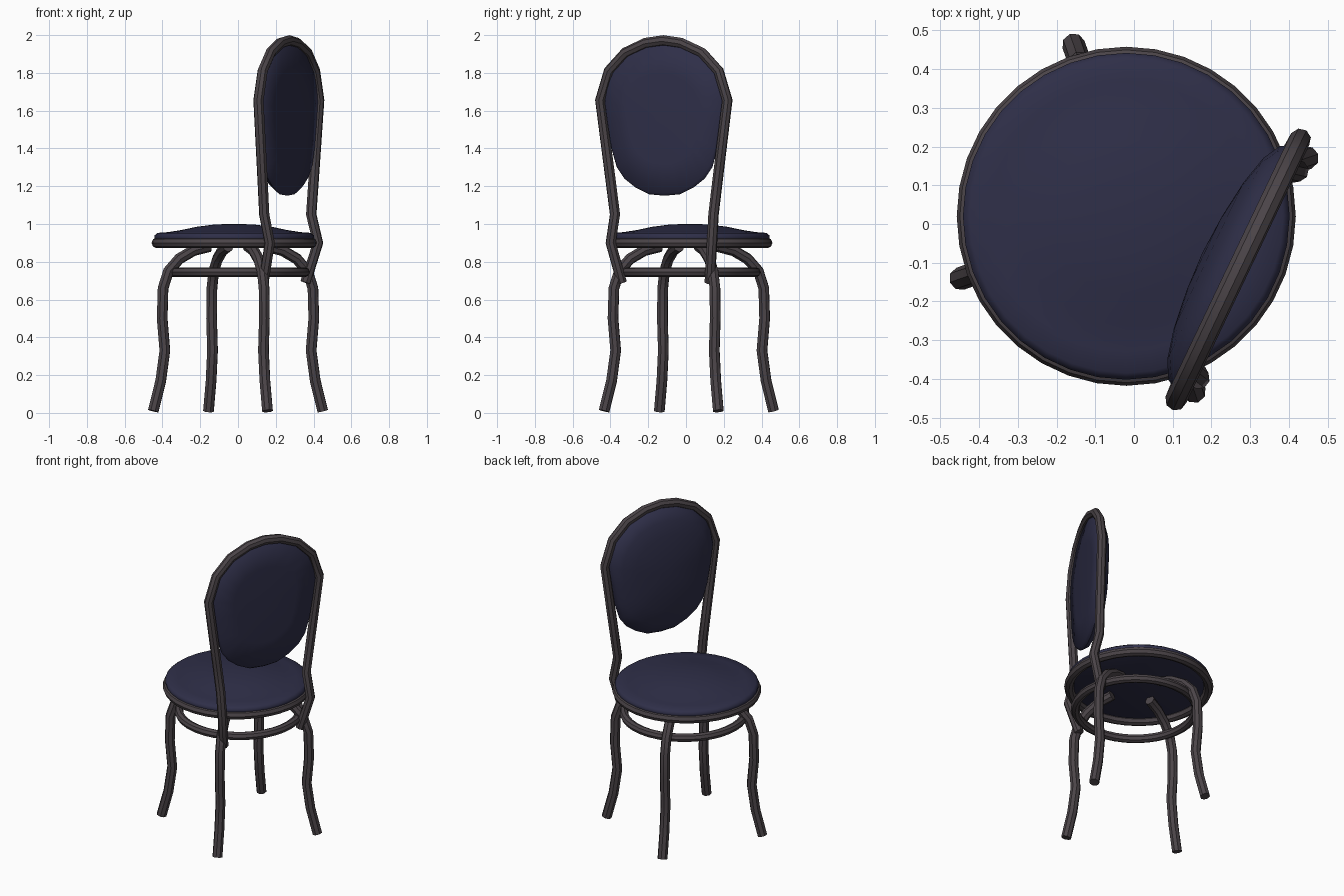
import bpy, bmesh
from math import radians, cos, sin, pi
from mathutils import Vector

if "Cube" in bpy.data.objects:
    bpy.data.objects.remove(bpy.data.objects["Cube"])

SEAT = (-0.02, 0.02)      # seat and backrest axis
BASE = (0.0, 0.015)       # leg and stretcher axis
TURN = radians(-25.5)     # direction towards the back of the chair


def material(name, rgb):
    m = bpy.data.materials.new(name)
    m.diffuse_color = (*rgb, 1)
    m.use_nodes = True
    m.node_tree.nodes["Principled BSDF"].inputs["Base Color"].default_value = m.diffuse_color
    return m


wood = material("dark_wood", (0.07, 0.058, 0.065))
fabric = material("navy_fabric", (0.028, 0.028, 0.065))


def local(b, s, z):
    """Chair frame (back, side, up) to world."""
    return Vector((SEAT[0] + b * cos(TURN) - s * sin(TURN),
                   SEAT[1] + b * sin(TURN) + s * cos(TURN), z))


def add(name, mesh, mat, angle=40):
    obj = bpy.data.objects.new(name, mesh)
    bpy.context.collection.objects.link(obj)
    mesh.materials.clear()
    mesh.materials.append(mat)
    bpy.ops.object.select_all(action='DESELECT')
    obj.select_set(True)
    bpy.context.view_layer.objects.active = obj
    bpy.ops.object.shade_smooth_by_angle(angle=radians(angle))
    return obj


def tube(name, points, radius, cyclic=False, sides_res=2):
    """Round bar swept along a path."""
    cu = bpy.data.curves.new(name, 'CURVE')
    cu.dimensions = '3D'
    cu.bevel_depth = radius
    cu.bevel_resolution = sides_res
    cu.use_fill_caps = True
    sp = cu.splines.new('POLY')
    sp.points.add(len(points) - 1)
    for p, co in zip(sp.points, points):
        p.co = (*co, 1)
    sp.use_cyclic_u = cyclic
    tmp = bpy.data.objects.new("tmp", cu)
    bpy.context.collection.objects.link(tmp)
    bpy.context.view_layer.update()
    dg = bpy.context.evaluated_depsgraph_get()
    mesh = bpy.data.meshes.new_from_object(tmp.evaluated_get(dg))
    bpy.data.objects.remove(tmp)
    return add(name, mesh, wood)


def ring(name, centre, radius, z, thick, n=36):
    pts = [(centre[0] + radius * cos(2 * pi * i / n),
            centre[1] + radius * sin(2 * pi * i / n), z) for i in range(n)]
    return tube(name, pts, thick, True)


def loft(name, first, loops, last, mat):
    """Skin a stack of closed loops, with a pole at each end."""
    bm = bmesh.new()
    a, b = bm.verts.new(first), bm.verts.new(last)
    rows = [[bm.verts.new(p) for p in lp] for lp in loops]
    n = len(rows[0])
    for i in range(n):
        j = (i + 1) % n
        bm.faces.new((a, rows[0][i], rows[0][j]))
        for r, q in zip(rows, rows[1:]):
            bm.faces.new((r[i], q[i], q[j], r[j]))
        bm.faces.new((b, rows[-1][j], rows[-1][i]))
    bmesh.ops.recalc_face_normals(bm, faces=bm.faces)
    mesh = bpy.data.meshes.new(name)
    bm.to_mesh(mesh)
    bm.free()
    return add(name, mesh, mat, 60)


# Seat rim and leg stretcher hoop
ring("seat_rim", SEAT, 0.41, 0.9, 0.028)
ring("leg_stretcher", BASE, 0.355, 0.745, 0.026)

# Domed seat cushion
seat_profile = [(0.1, 0.998), (0.2, 0.985), (0.28, 0.968), (0.35, 0.957), (0.405, 0.953),
                (0.422, 0.94), (0.42, 0.915), (0.4, 0.905)]
N = 36
loft("seat_cushion", (*SEAT, 1.0),
     [[(SEAT[0] + r * cos(2 * pi * i / N), SEAT[1] + r * sin(2 * pi * i / N), z)
       for i in range(N)] for r, z in seat_profile], (*SEAT, 0.905), fabric)

# Four bent legs
leg_profile = [(0.475, 0.01), (0.433, 0.17), (0.41, 0.33), (0.425, 0.5), (0.42, 0.66),
               (0.39, 0.75), (0.33, 0.815), (0.25, 0.86), (0.16, 0.882)]
for k, nm in enumerate(("back_left_leg", "front_left_leg", "front_right_leg", "back_right_leg")):
    a = radians(19.2 + 90 * k)
    tube(nm, [(BASE[0] + r * cos(a), BASE[1] + r * sin(a), z) for r, z in leg_profile], 0.03)

# Backrest hoop with posts (half path, mirrored)
half = [(0.295, 0.258, 0.69), (0.35, 0.297, 0.9), (0.314, 0.289, 1.05), (0.316, 0.315, 1.24),
        (0.32, 0.373, 1.655), (0.32, 0.322, 1.81), (0.32, 0.225, 1.907), (0.32, 0.105, 1.958)]
path = [local(*p) for p in half] + [local(0.32, 0, 1.972)]
path += [local(b, -s, z) for b, s, z in reversed(half)]
tube("backrest_frame", path, 0.028)

# Padded backrest panel
edge = [(0.09, 1.157), (0.17, 1.193), (0.235, 1.24), (0.28, 1.3), (0.312, 1.4), (0.335, 1.53),
        (0.352, 1.65), (0.335, 1.74), (0.3, 1.81), (0.21, 1.9), (0.1, 1.945)]
outline = [(0, 1.15)] + edge + [(0, 1.955)] + [(-s, z) for s, z in reversed(edge)]
MID = 1.57
layers = [(0.3, 0.223), (0.6, 0.236), (0.82, 0.255), (0.95, 0.28), (1.0, 0.31),
          (0.97, 0.328), (0.6, 0.338)]
loft("backrest_cushion", local(0.218, 0, MID),
     [[local(b, s * k, MID + (z - MID) * k) for s, z in outline] for k, b in layers],
     local(0.342, 0, MID), fabric)
